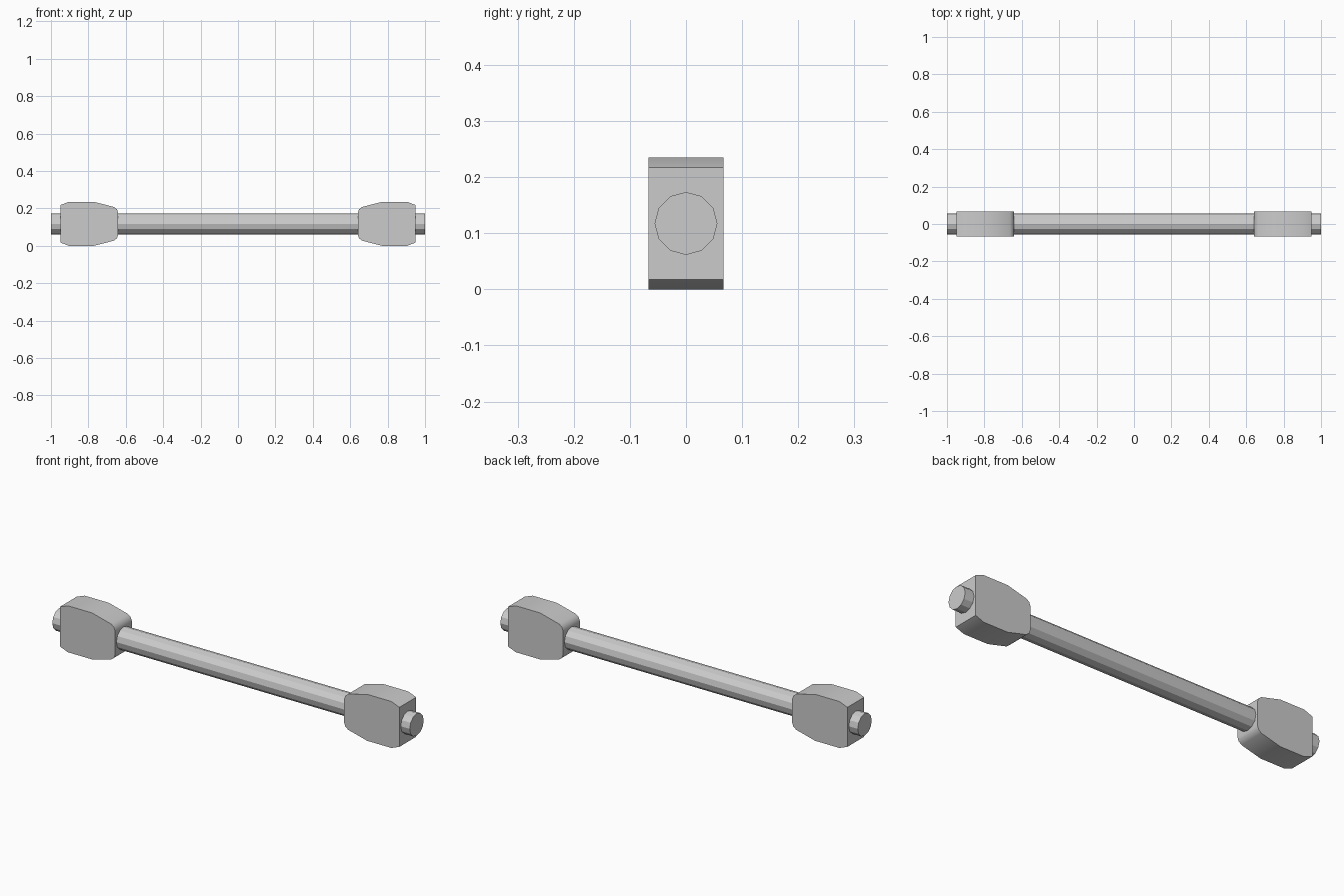
import bpy, bmesh, math

if "Cube" in bpy.data.objects:
    bpy.data.objects.remove(bpy.data.objects["Cube"])

MID_Z = 0.1175

# Twelve-sided bar along x, with a vertex at the top
bpy.ops.mesh.primitive_cylinder_add(vertices=12, radius=0.056, depth=2,
                                    location=(0, 0, MID_Z), rotation=(0, math.pi / 2, 0))
bpy.context.object.name = "bar"

# Upper half of the weight outline: x, height above the bar axis
HALF = [(0.95, 0.1), (0.905, 0.1175), (0.77, 0.1175), (0.663, 0.09), (0.647, 0.077), (0.641, 0.06)]
OUTLINE = HALF + [(x, -h) for x, h in reversed(HALF)]


def add_weight(name, side):
    bm = bmesh.new()
    face = bm.faces.new([bm.verts.new((side * x, -0.067, MID_Z + h)) for x, h in OUTLINE])
    ext = bmesh.ops.extrude_face_region(bm, geom=[face])
    verts = [v for v in ext["geom"] if isinstance(v, bmesh.types.BMVert)]
    bmesh.ops.translate(bm, verts=verts, vec=(0, 0.134, 0))
    bmesh.ops.recalc_face_normals(bm, faces=bm.faces[:])
    mesh = bpy.data.meshes.new(name)
    bm.to_mesh(mesh)
    bm.free()
    obj = bpy.data.objects.new(name, mesh)
    bpy.context.collection.objects.link(obj)
    bpy.ops.object.select_all(action='DESELECT')
    obj.select_set(True)
    bpy.context.view_layer.objects.active = obj
    bpy.ops.object.shade_smooth_by_angle(angle=math.radians(40))


# Matching weight blocks near both ends
add_weight("right_weight", 1)
add_weight("left_weight", -1)
